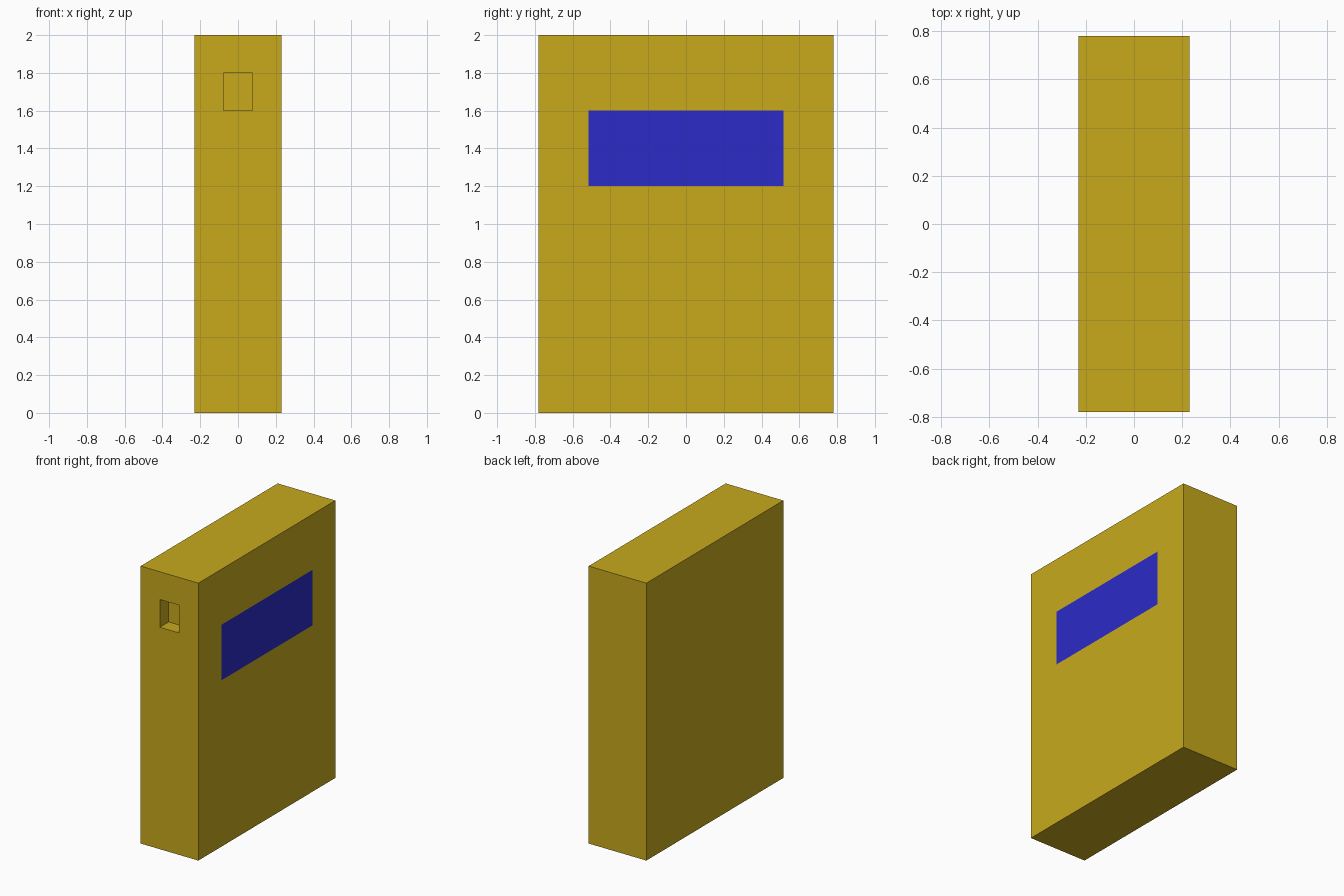
import bpy
import bmesh
from mathutils import Vector

if "Cube" in bpy.data.objects:
    bpy.data.objects.remove(bpy.data.objects["Cube"])

W, D, H = 0.46, 1.56, 2.0


def material(name, rgb):
    mat = bpy.data.materials.new(name)
    mat.diffuse_color = (*rgb, 1)
    mat.use_nodes = True
    mat.node_tree.nodes["Principled BSDF"].inputs["Base Color"].default_value = mat.diffuse_color
    return mat


def add_object(name, bm, mat):
    mesh = bpy.data.meshes.new(name)
    bm.to_mesh(mesh)
    bm.free()
    mesh.materials.append(mat)
    obj = bpy.data.objects.new(name, mesh)
    bpy.context.collection.objects.link(obj)
    return obj


def box(size, center):
    bm = bmesh.new()
    bmesh.ops.create_cube(bm, size=1)
    bmesh.ops.scale(bm, vec=size, verts=bm.verts)
    bmesh.ops.translate(bm, vec=center, verts=bm.verts)
    return bm


yellow = material("yellow_paint", (0.58, 0.40, 0.012))
blue = material("blue_panel", (0.025, 0.025, 0.58))

# Cabinet body
body = add_object("cabinet_body", box((W, D, H), (0, 0, H / 2)), yellow)

# Small square pocket sunk into the front face
depth = 0.10
cutter = add_object("pocket_cutter",
                    box((0.154, 2 * depth, 0.2), (0, -D / 2, 1.7)), yellow)
cutter.hide_render = True
cutter.hide_viewport = True
cut = body.modifiers.new("front_pocket", 'BOOLEAN')
cut.operation = 'DIFFERENCE'
cut.solver = 'EXACT'
cut.object = cutter

# Flat blue panel on the right side, a hair proud of the body
bm = bmesh.new()
x = W / 2 + 0.001
corners = [(-0.517, 1.2), (0.517, 1.2), (0.517, 1.6), (-0.517, 1.6)]
bm.faces.new([bm.verts.new(Vector((x, y, z))) for y, z in corners])
add_object("side_panel", bm, blue)
